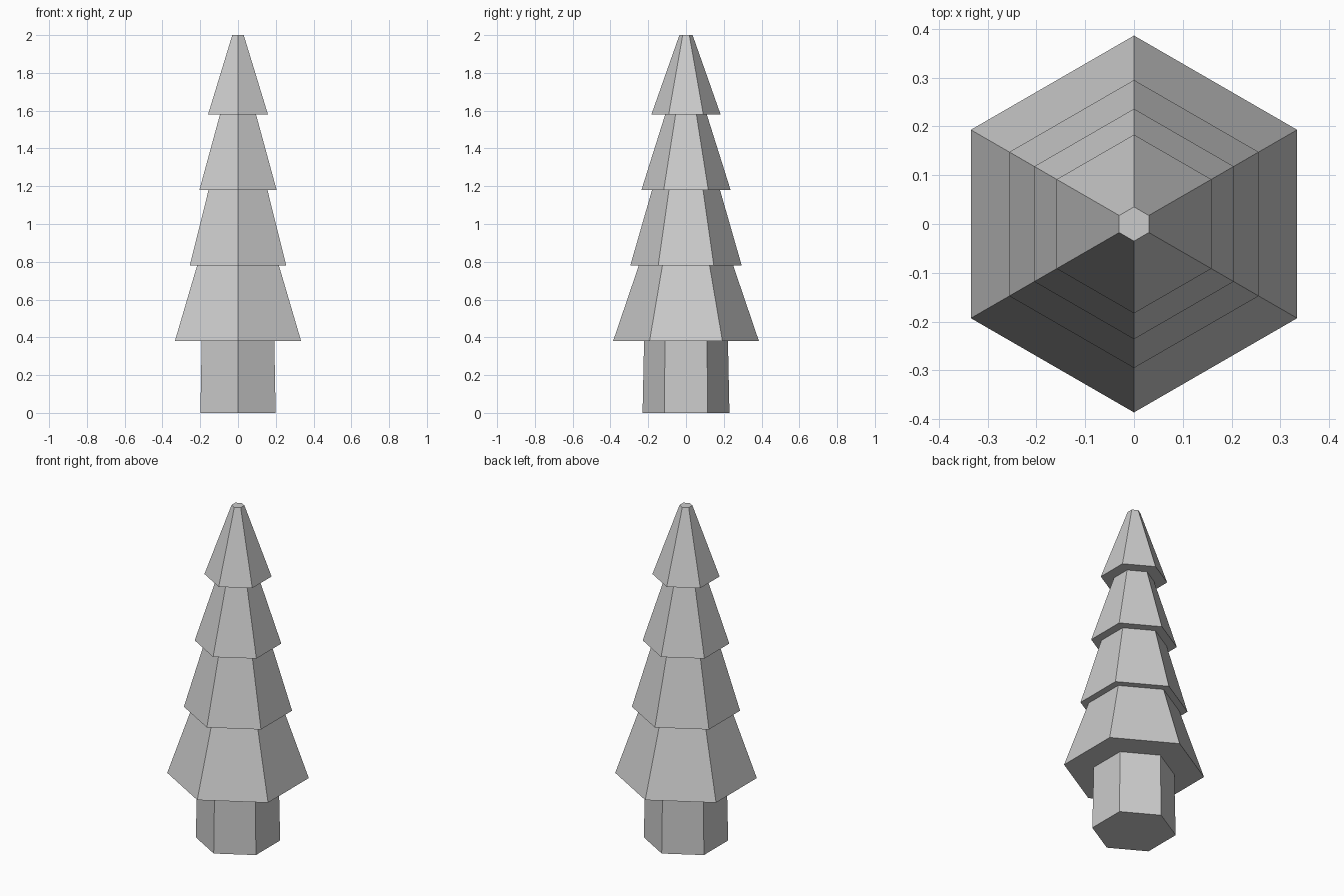
import bpy, bmesh
from math import sin, cos, pi

if "Cube" in bpy.data.objects:
    bpy.data.objects.remove(bpy.data.objects["Cube"])

SIDES = 6


def hex_loft(name, profile, cap_bottom=False, cap_top=False):
    """Skin six-sided rings, given as (radius, height), corners on the y axis."""
    bm = bmesh.new()
    rings = []
    for r, z in profile:
        angles = [pi / 2 + 2 * pi * i / SIDES for i in range(SIDES)]
        rings.append([bm.verts.new((r * cos(a), r * sin(a), z)) for a in angles])
    for low, high in zip(rings, rings[1:]):
        for i in range(SIDES):
            j = (i + 1) % SIDES
            bm.faces.new((low[i], low[j], high[j], high[i]))
    if cap_bottom:
        bm.faces.new(rings[0][::-1])
    if cap_top:
        bm.faces.new(rings[-1])
    mesh = bpy.data.meshes.new(name)
    bm.to_mesh(mesh)
    bm.free()
    obj = bpy.data.objects.new(name, mesh)
    bpy.context.collection.objects.link(obj)
    return obj


# Slightly tapered trunk
TRUNK_TOP = (0.222, 0.38)
hex_loft("trunk", [(0.23, 0.0), TRUNK_TOP], cap_bottom=True)

# Four stacked tiers: bottom radius, bottom height, top radius, top height
tiers = [
    (0.386, 0.38, 0.25, 0.78),
    (0.295, 0.78, 0.18, 1.18),
    (0.236, 1.18, 0.11, 1.58),
    (0.183, 1.58, 0.035, 2.0),
]

# Foliage as one skin, with a flat overhang under every tier
profile = [TRUNK_TOP]
for r0, z0, r1, z1 in tiers:
    profile += [(r0, z0), (r1, z1)]
hex_loft("foliage", profile, cap_top=True)
